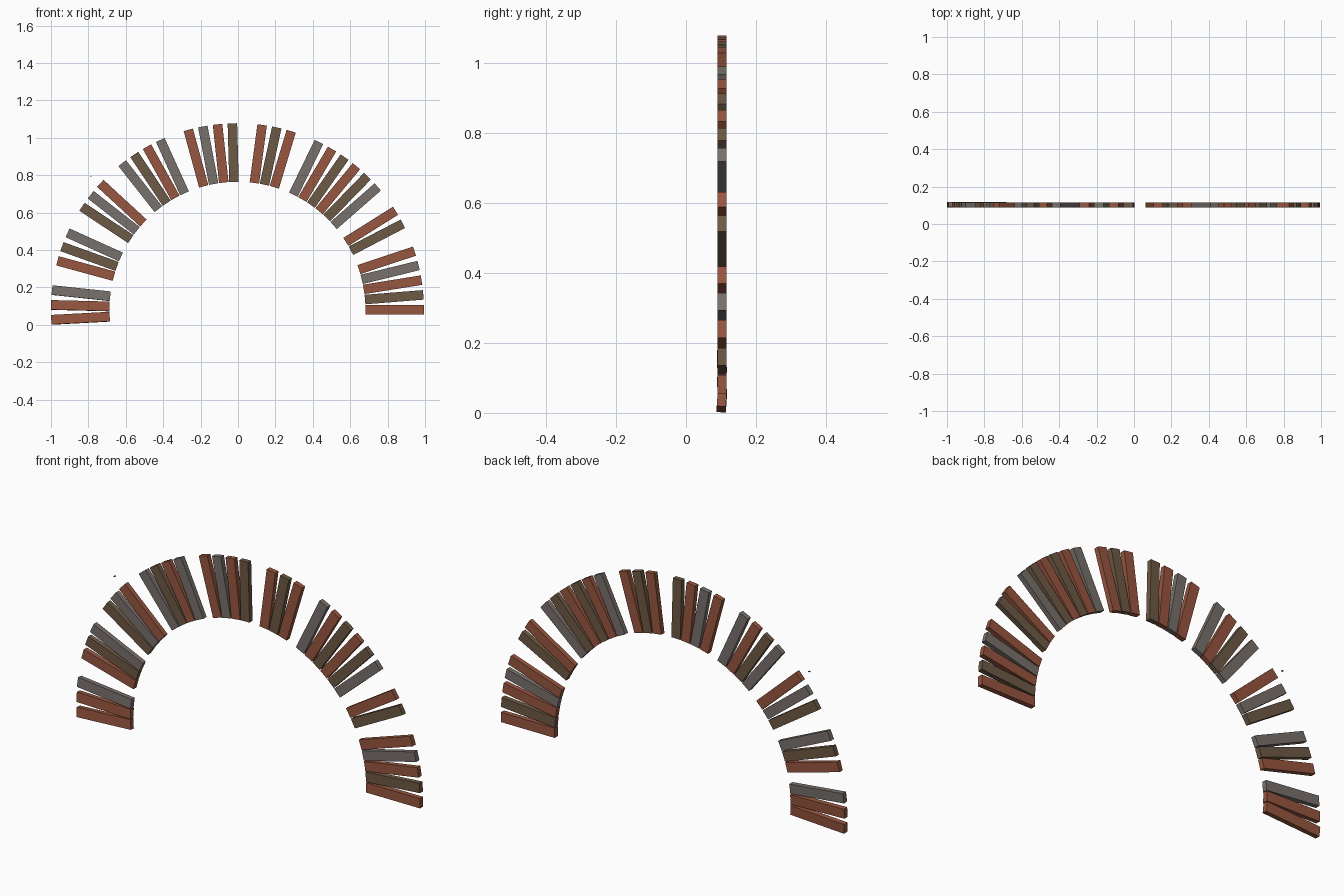
import bpy, bmesh, math
from mathutils import Matrix, Vector

if "Cube" in bpy.data.objects:
    bpy.data.objects.remove(bpy.data.objects["Cube"])


def material(name, rgb):
    m = bpy.data.materials.new(name)
    m.diffuse_color = (*rgb, 1)
    m.use_nodes = True
    m.node_tree.nodes["Principled BSDF"].inputs["Base Color"].default_value = m.diffuse_color
    return m


MATS = {
    "R": material("brick red", (0.31, 0.093, 0.05)),
    "G": material("stone grey", (0.19, 0.165, 0.15)),
    "B": material("earth brown", (0.155, 0.10, 0.06)),
}

# Arch layout: evenly spaced slots from right foot to left foot, "-" is a missing brick
PATTERN = "RBRGR-BR-GBRBRG-RBR-BRGR-GRBG-RGB-GBR-GRR"
CENTRE = Vector((-0.003, 0.1025, 0.081))
STEP = math.radians(183.1 / 40)
INNER, OUTER = 0.684, 0.997
WIDTH, DEPTH = 0.051, 0.026


def box(name, size, matrix, mat):
    bm = bmesh.new()
    bmesh.ops.create_cube(bm, size=1, matrix=matrix @ Matrix.Diagonal((*size, 1)))
    me = bpy.data.meshes.new(name)
    bm.to_mesh(me)
    bm.free()
    me.materials.append(mat)
    ob = bpy.data.objects.new(name, me)
    bpy.context.collection.objects.link(ob)


# Radial bricks; the last few at the left foot lean very slightly out of plane
TILT = {38: 2, 39: 3, 40: 4}
for i, key in enumerate(PATTERN):
    if key == "-":
        continue
    m = (Matrix.Translation(CENTRE)
         @ Matrix.Rotation(-i * STEP, 4, "Y")
         @ Matrix.Translation(((INNER + OUTER) / 2, 0.0, 0.0))
         @ Matrix.Rotation(math.radians(TILT.get(i, 0)), 4, "X"))
    box(f"arch_brick_{i:02d}", (OUTER - INNER, DEPTH, WIDTH), m, MATS[key])

# Tiny loose chip beside the left shoulder
box("loose_chip", (0.008, 0.008, 0.004),
    Matrix.Translation((-0.787, 0.1025, 0.792)), MATS["G"])
